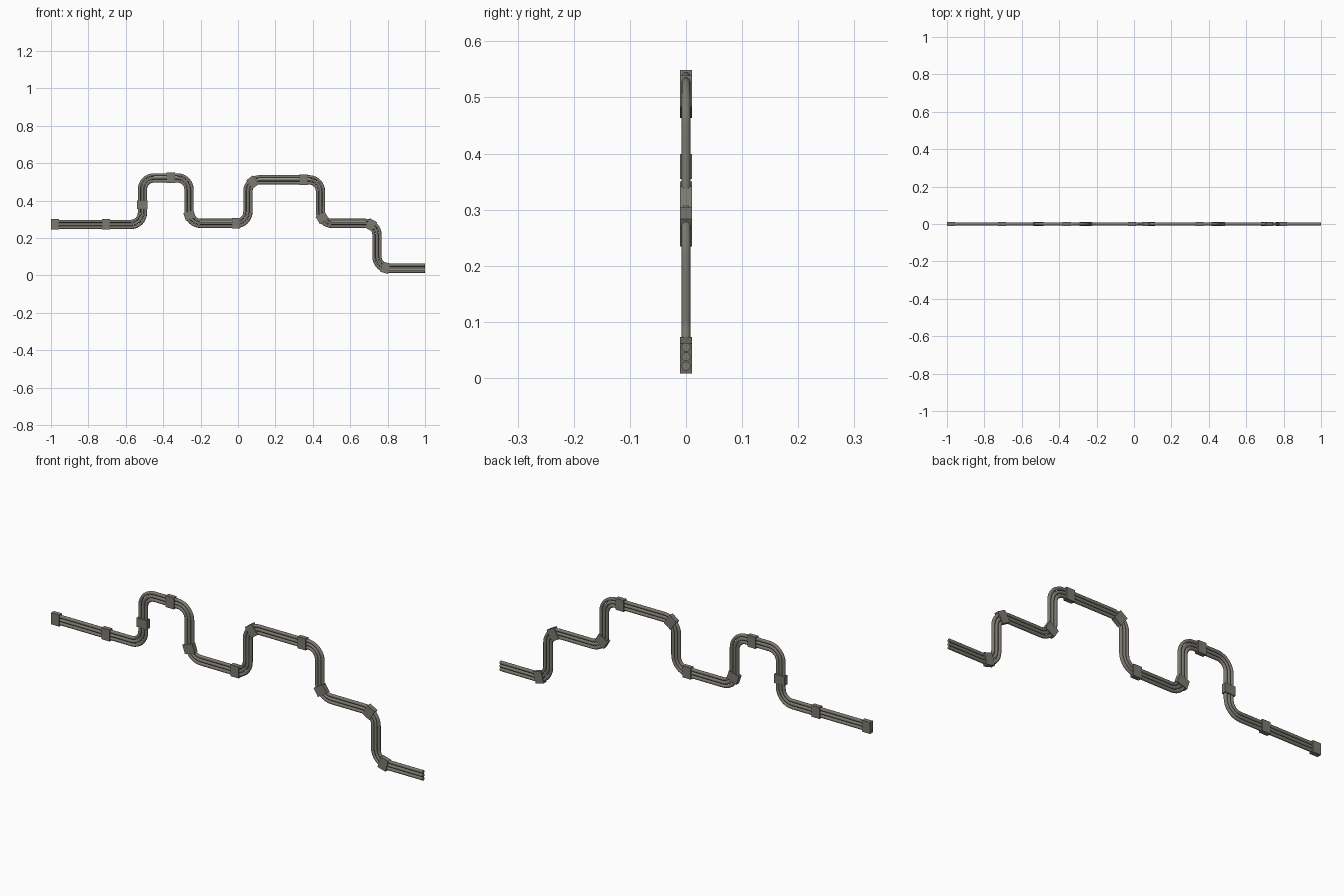
import bpy, bmesh, math
from mathutils import Vector, Matrix

if "Cube" in bpy.data.objects:
    bpy.data.objects.remove(bpy.data.objects["Cube"])

metal = bpy.data.materials.new("warm grey metal")
metal.diffuse_color = (0.20, 0.19, 0.16, 1)
metal.use_nodes = True
metal.node_tree.nodes["Principled BSDF"].inputs["Base Color"].default_value = metal.diffuse_color

# Centre line corners (x, z) of the pipe run
CORNERS = [Vector(p) for p in [
    (-0.99, 0.272), (-0.511, 0.272), (-0.511, 0.521), (-0.262, 0.521),
    (-0.262, 0.278), (0.053, 0.278), (0.053, 0.511), (0.441, 0.511),
    (0.441, 0.278), (0.743, 0.278), (0.743, 0.038), (1.0, 0.038)]]
BEND, STEPS = 0.062, 8
PIPE_R, SPACING, SIDES = 0.008, 0.0168, 12


def centre_line():
    """Rounded path as a list of (point, tangent)."""
    path = [(CORNERS[0], (CORNERS[1] - CORNERS[0]).normalized())]
    for a, b, c in zip(CORNERS, CORNERS[1:], CORNERS[2:]):
        d0, d1 = (b - a).normalized(), (c - b).normalized()
        centre = b - d0 * BEND + d1 * BEND
        for i in range(STEPS + 1):
            t = i / STEPS * math.pi / 2
            path.append((centre - d1 * BEND * math.cos(t) + d0 * BEND * math.sin(t),
                         d0 * math.cos(t) + d1 * math.sin(t)))
    path.append((CORNERS[-1], (CORNERS[-1] - CORNERS[-2]).normalized()))
    return path


PATH = centre_line()


def finish(bm, name):
    bmesh.ops.recalc_face_normals(bm, faces=bm.faces)
    me = bpy.data.meshes.new(name)
    bm.to_mesh(me)
    bm.free()
    me.materials.append(metal)
    ob = bpy.data.objects.new(name, me)
    bpy.context.collection.objects.link(ob)
    return ob


def pipe(name, offset):
    """Round tube swept along the path, shifted sideways by offset."""
    bm = bmesh.new()
    rings = []
    for p, t in PATH:
        n = Vector((-t.y, t.x))
        ring = []
        for k in range(SIDES):
            a = 2 * math.pi * k / SIDES
            q = p + n * (offset + PIPE_R * math.cos(a))
            ring.append(bm.verts.new((q.x, PIPE_R * math.sin(a), q.y)))
        rings.append(ring)
    for r, s in zip(rings, rings[1:]):
        for k in range(SIDES):
            j = (k + 1) % SIDES
            bm.faces.new((r[k], r[j], s[j], s[k])).smooth = True
    bm.faces.new(rings[0])
    bm.faces.new(rings[-1])
    return finish(bm, name)


def clamp(name, x, z):
    """Box bracket snapped to the nearest spot on the path and turned along it."""
    target, best = Vector((x, z)), None
    for (p, t), (q, u) in zip(PATH, PATH[1:]):
        seg = q - p
        if seg.length < 1e-6:
            continue
        f = min(1, max(0, (target - p).dot(seg) / seg.length_squared))
        hit = p + seg * f
        if best is None or (hit - target).length < best[0]:
            best = ((hit - target).length, hit, t.lerp(u, f))
    _, pos, tan = best
    bm = bmesh.new()
    bmesh.ops.create_cube(bm, size=1, matrix=Matrix.Diagonal((0.044, 0.022, 0.056, 1)))
    ob = finish(bm, name)
    ob.location = (pos.x, 0, pos.y)
    ob.rotation_euler = (0, -math.atan2(tan.y, tan.x), 0)


# Three parallel pipes
for label, k in (("lower", -1), ("middle", 0), ("upper", 1)):
    ob = pipe(label + "_pipe", k * SPACING)
    bpy.context.view_layer.objects.active = ob
    ob.select_set(True)
    bpy.ops.object.shade_smooth_by_angle(angle=math.radians(40))
    ob.select_set(False)

# Clamps holding the pipes together
for i, (x, z) in enumerate([
        (-0.978, 0.272), (-0.706, 0.272), (-0.511, 0.377), (-0.36, 0.521),
        (-0.260, 0.320), (-0.011, 0.278), (0.076, 0.502), (0.35, 0.511),
        (0.449, 0.307), (0.711, 0.270), (0.788, 0.039)]):
    clamp("clamp_%d" % (i + 1), x, z)
